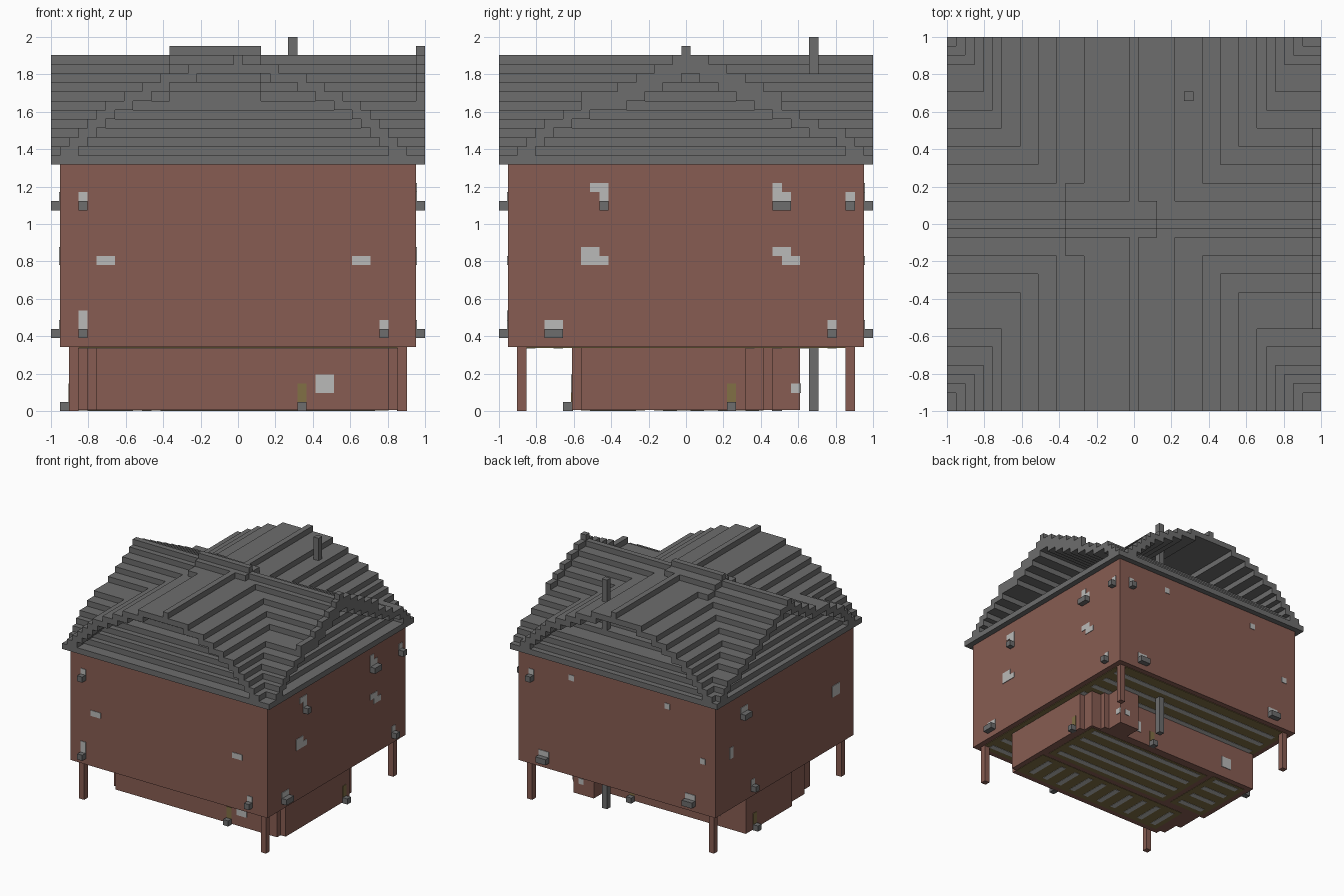
import bpy, bmesh
from mathutils import Vector

if "Cube" in bpy.data.objects:
    bpy.data.objects.remove(bpy.data.objects["Cube"], do_unlink=True)

V = 2 / 41        # size of one building block
H = 20.5          # half width in blocks
WALL = 19.5       # half width of the upper storey
THIN = 0.1        # plate thickness in blocks


def material(name, r, g, b):
    m = bpy.data.materials.new(name)
    m.use_nodes = True
    m.diffuse_color = (r, g, b, 1)
    m.node_tree.nodes["Principled BSDF"].inputs["Base Color"].default_value = (r, g, b, 1)
    return m


brick = material("brick", .245, .108, .085)
slate = material("slate", .153, .153, .153)
plaster = material("plaster", .49, .49, .48)
timber = material("timber", .22, .16, .06)


def part(name, mat, boxes):
    """One object made of axis-aligned boxes (x0, x1, y0, y1, z0, z1) in blocks."""
    bm = bmesh.new()
    for x0, x1, y0, y1, z0, z1 in boxes:
        lo, hi = Vector((x0, y0, z0)) * V, Vector((x1, y1, z1)) * V
        cube = bmesh.ops.create_cube(bm, size=1)["verts"]
        bmesh.ops.scale(bm, vec=hi - lo, verts=cube)
        bmesh.ops.translate(bm, vec=(lo + hi) / 2, verts=cube)
    mesh = bpy.data.meshes.new(name)
    bm.to_mesh(mesh)
    bm.free()
    mesh.materials.append(mat)
    obj = bpy.data.objects.new(name, mesh)
    bpy.context.collection.objects.link(obj)
    return obj


def on_wall(face, u, w, z, h, depth, dist=WALL):
    """Box standing out from a wall, u measured along the wall."""
    sign = 1 if face in ("back", "right") else -1
    a, b = sorted((sign * (dist - THIN), sign * (dist + depth)))
    if face in ("front", "back"):
        return (u, u + w, a, b, z, z + h)
    return (a, b, u, u + w, z, z + h)


# Stepped roof shells: half widths of each course, from eaves to ridge
LEFT = [H, 19.5, 18.5, 17.5, 16.5, 15.5, 14.5, 12.5, 10.5, 8.5, 5.5, .5]
RIGHT = [H, 18.5, 17.5, 16.5, 15.5, 14.5, 13.5, 11.5, 9.5, 7.5, 4.5, .5]
FRONT = [H, 18.5, 17.5, 16.5, 15.5, 13.5, 11.5, 7.5, 5.5, 3.5, 1.5, .5]
BACK = [H, 19.5, 18.5, 17.5, 14.5, 12.5, 10.5, 8.5, 6.5, 4.5, 2.5, .5]
EAVES = 27


def courses(neg, pos, start=0, lift=0):
    """Strips (from, to, z) of an open stepped gable, overlapping by one block."""
    for side, widths in ((-1, neg), (1, pos)):
        for i in range(start, len(widths)):
            inner = max(widths[i + 1] - 1, 0) if i + 1 < len(widths) else 0
            a, b = sorted((side * inner, side * widths[i]))
            yield a, b, EAVES + i + lift


part("roof_front_to_back", slate,
     [(a, b, -H, H, z, z + 1) for a, b, z in courses(LEFT, RIGHT)])
part("roof_side_to_side", slate,
     [(-H, H, a, b, z, z + 1) for a, b, z in courses(FRONT, BACK)])
# Raised bands over the ridge and along one gable edge
for name, x0, x1 in (("ridge_band", -7.5, 2.5), ("gable_trim", WALL, H)):
    part(name, slate, [(x0, x1, a, b, z, z + 1)
                       for a, b, z in courses(FRONT, BACK, 6, 1)])
part("chimney", slate, [(5.5, 6.5, 13.5, 14.5, 0, 41)])

# Upper storey and corner posts
part("upper_storey", brick, [(-WALL, WALL, -WALL, WALL, 7, EAVES)])
part("corner_posts", brick, [(x - .5, x + .5, y - .5, y + .5, 0, 7)
                             for x in (-18, 18) for y in (-18, 18)])

# Lower storey with stepped corners and a rear bay
part("lower_storey", brick, [
    (-15.5, 16.5, -12.5, 8.5, THIN, 7),
    (10, 17.5, -11.5, 6.5, THIN, 7),
    (-16.5, 0, -11.5, 9.5, THIN, 7),
    (-17.5, 0, -8.5, 9.5, THIN, 7),
    (-18.5, 14.5, -3.5, 9.5, THIN, 7),
    (9.5, 13.5, 9, 12.5, THIN, 7)])


# Striped floors seen from underneath
def floor_panel(name, x0, x1, y0, y1, z, along_x=True):
    part(name + "_boards", timber, [(x0, x1, y0, y1, z, z + THIN)])
    lo, hi = (y0, y1) if along_x else (x0, x1)
    stripes, s = [], lo + 1
    while s + 1 <= hi:
        if along_x:
            stripes.append((x0 + 1, x1 - 1, s, s + 1, z - THIN / 2, z + THIN))
        else:
            stripes.append((s, s + 1, y0 + 1, y1 - 1, z - THIN / 2, z + THIN))
        s += 3
    part(name + "_stripes", plaster, stripes)


floor_panel("upper_floor", -18.5, 18.5, -18.5, 18.5, 7 - THIN)
floor_panel("front_floor", -14.5, 16.5, -11.5, -4.5, THIN / 2, False)
floor_panel("rear_floor", -9.5, 16, -3.5, 8, THIN / 2)
floor_panel("side_floor", -17.5, -10.5, -3, 8.5, THIN / 2)

# Ledges with pale niches above: face, position, width, height, niche height
HIGH, LOW = 22, 8
LEDGES = [
    ("front", -17.5, 1, HIGH, 1), ("front", -17.5, 1, LOW, 2), ("front", 15.5, 1, LOW, 1),
    ("right", -9.5, 1, HIGH, 1), ("right", 9.5, 2, HIGH, 1), ("right", 17.5, 1, HIGH, 1),
    ("right", -15.5, 2, LOW, 1), ("right", 15.5, 1, LOW, 1),
    ("back", 16.5, 1, HIGH, 1), ("back", 13.5, 2, LOW, 1), ("back", -15.5, 2, LOW, 1),
    ("left", 10.5, 2, HIGH, 1), ("left", 8.5, 1, LOW, 1)]
part("wall_ledges", slate, [on_wall(f, u, w, z, 1, 1) for f, u, w, z, h in LEDGES])
part("ledge_niches", plaster,
     [on_wall(f, u, w, z + 1, h, THIN) for f, u, w, z, h in LEDGES])

# Loose pale patches on the upper walls
PATCHES = [
    ("front", -15.5, 2, 16, 1), ("front", 12.5, 2, 16, 1),
    ("right", -10.5, 2, 24, 1), ("right", 9.5, 1, 24, 1),
    ("right", -11.5, 3, 16, 1), ("right", -11.5, 2, 17, 1),
    ("right", 9.5, 2, 17, 1), ("right", 10.5, 2, 16, 1),
    ("back", 8.5, 1, 24, 1), ("back", -10.5, 1, 24, 1), ("back", -17.5, 1, 16, 1),
    ("left", 14.5, 1, 16, 2), ("left", -15.5, 2, 16, 2)]
part("wall_patches", plaster, [on_wall(*p, THIN) for p in PATCHES])

# Small doors with steps, and windows, on the lower storey
DOORS = [("front", 6.5, 12.5), ("right", 4.5, 17.5), ("left", 6.5, 18.5), ("back", 3.5, 9.5)]
part("door_steps", slate, [on_wall(f, u, 1, 0, 1, 1, d) for f, u, d in DOORS])
part("doors", timber, [on_wall(f, u, 1, 1, 2, THIN, d) for f, u, d in DOORS])
part("lower_windows", plaster, [
    on_wall("front", 8.5, 2, 2, 2, THIN, 12.5),
    on_wall("right", 11.5, 1, 2, 1, THIN, 13.5),
    on_wall("back", 11.5, 1, 2, 1, THIN, 12.5),
    on_wall("back", 6.5, 1, 2, 2, THIN, 9.5),
    on_wall("back", -13.5, 2, 2, 2, THIN, 9.5)])
